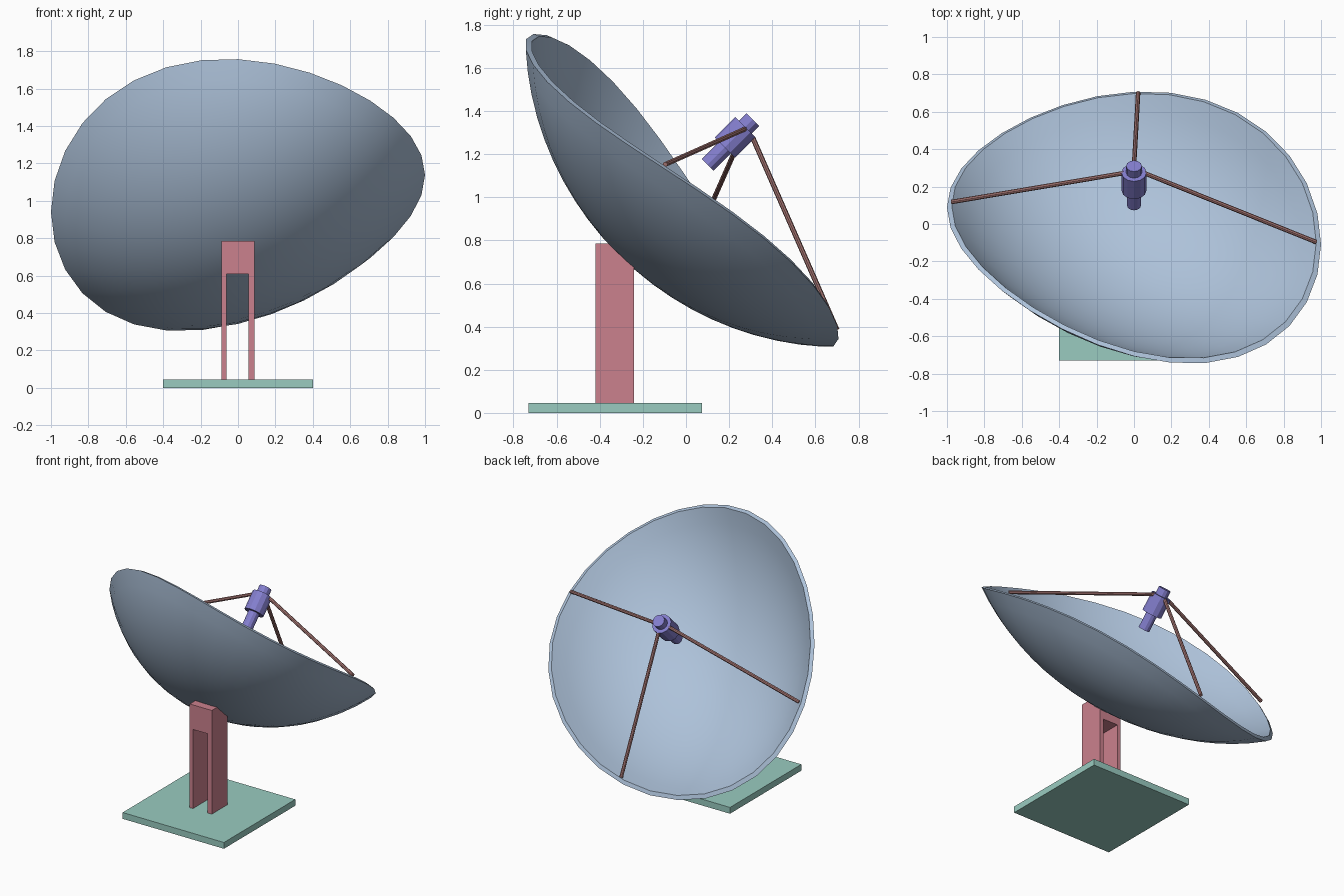
import bpy, bmesh
from math import sin, cos, pi, sqrt, radians, asin
from mathutils import Matrix, Vector

if "Cube" in bpy.data.objects:
    bpy.data.objects.remove(bpy.data.objects["Cube"])

S = sqrt(0.5)
# Tilted dish frame: local x across, local y up the rim plane, local z along the dish axis
FRAME = Matrix(((1, 0, 0, 0), (0, -S, S, 0), (0, S, S, 1.05), (0, 0, 0, 1)))


def material(name, rgb):
    m = bpy.data.materials.new(name)
    m.diffuse_color = (*rgb, 1)
    m.use_nodes = True
    m.node_tree.nodes["Principled BSDF"].inputs["Base Color"].default_value = m.diffuse_color
    return m


BLUE = material("dish_blue", (0.42, 0.54, 0.70))
TEAL = material("base_teal", (0.32, 0.60, 0.53))
PINK = material("post_pink", (0.60, 0.22, 0.27))
VIOLET = material("feed_violet", (0.23, 0.21, 0.62))
BROWN = material("strut_brown", (0.40, 0.19, 0.18))


def finish(name, bm, mat, smooth=False):
    bmesh.ops.recalc_face_normals(bm, faces=bm.faces)
    me = bpy.data.meshes.new(name)
    bm.to_mesh(me)
    bm.free()
    ob = bpy.data.objects.new(name, me)
    bpy.context.collection.objects.link(ob)
    me.materials.append(mat)
    if smooth:
        bpy.ops.object.select_all(action='DESELECT')
        ob.select_set(True)
        bpy.context.view_layer.objects.active = ob
        bpy.ops.object.shade_smooth_by_angle(angle=radians(35))
    return ob


def lathe(profile, sides):
    """Revolve (radius, height) points; both ends lie on the axis."""
    bm = bmesh.new()
    start, end = (bm.verts.new((0, 0, h)) for _, h in (profile[0], profile[-1]))
    rings = [[bm.verts.new((r * cos(2 * pi * i / sides), r * sin(2 * pi * i / sides), h))
              for i in range(sides)] for r, h in profile[1:-1]]
    for i in range(sides):
        j = (i + 1) % sides
        bm.faces.new((start, rings[0][j], rings[0][i]))
        bm.faces.new((end, rings[-1][i], rings[-1][j]))
        for a, b in zip(rings, rings[1:]):
            bm.faces.new((a[i], a[j], b[j], b[i]))
    return bm


def box(name, lo, hi, mat):
    bm = bmesh.new()
    lo, hi = Vector(lo), Vector(hi)
    bmesh.ops.create_cube(bm, size=1, matrix=Matrix.Translation((lo + hi) / 2)
                          @ Matrix.Diagonal((*(hi - lo), 1)))
    return finish(name, bm, mat)


# Dish: thin spherical bowl, twisted slightly along x
DEPTH, PIVOT, TWIST, THICK, N = 0.445, -0.67, -0.21, 0.027, 10
R = (1 + DEPTH ** 2) / (2 * DEPTH)
C = R - DEPTH


def bowl(radius, rim):
    a = asin(rim / radius)
    return [(radius * sin(a * i / N), C - radius * cos(a * i / N)) for i in range(N + 1)]


inner = bowl(R - THICK, 1 - THICK * 0.95)
bm = lathe(bowl(R, 1) + inner[::-1], 32)
for v in bm.verts:
    x, y, z = v.co
    a, z = TWIST * x, z - PIVOT
    v.co = (x, y * cos(a) - z * sin(a), y * sin(a) + z * cos(a) + PIVOT)
bm.transform(FRAME)
finish("dish", bm, BLUE, smooth=True)

# Feed horn: stepped barrel on the dish axis
steps = [(0, 0.10), (0.038, 0.10), (0.038, 0.18), (0.067, 0.18),
         (0.067, 0.275), (0.042, 0.275), (0.042, 0.31), (0, 0.31)]
bm = lathe([(r, y / S) for r, y in steps], 12)
bm.transform(FRAME)
finish("feed_horn", bm, VIOLET)


# Three struts from the rim to the feed horn
def strut(name, a, b):
    a, b = Vector(a), Vector(b)
    d = b - a
    bm = lathe([(0, 0), (0.012, 0), (0.012, d.length), (0, d.length)], 8)
    bm.transform(Matrix.Translation(a) @ d.to_track_quat('Z', 'Y').to_matrix().to_4x4())
    finish(name, bm, BROWN)


strut("right_strut", (0.975, -0.097, 1.152), (0.055, 0.272, 1.316))
strut("left_strut", (-0.975, 0.118, 0.967), (-0.055, 0.272, 1.316))
strut("lower_strut", (0.022, 0.70, 0.385), (0, 0.31, 1.275))

# Base plate
box("base_plate", (-0.4, -0.73, 0), (0.4, 0.075, 0.045), TEAL)

# Post: forked arch whose top back corner is cut to the dish
bm = bmesh.new()
arch = [(-0.087, 0.045), (-0.062, 0.045), (-0.062, 0.61), (0.055, 0.61),
        (0.055, 0.045), (0.087, 0.045), (0.087, 0.785), (-0.087, 0.785)]
face = bm.faces.new([bm.verts.new((x, -0.42, z)) for x, z in arch])
ext = bmesh.ops.extrude_face_region(bm, geom=[face])
bmesh.ops.translate(bm, vec=(0, 0.18, 0),
                    verts=[g for g in ext["geom"] if isinstance(g, bmesh.types.BMVert)])
cut = bmesh.ops.bisect_plane(bm, geom=bm.verts[:] + bm.edges[:] + bm.faces[:],
                             plane_co=(0, -0.35, 0.79), plane_no=(0, 0.65, 0.76),
                             clear_outer=True)
bmesh.ops.holes_fill(bm, edges=[e for e in bm.edges if e.is_boundary])
finish("post", bm, PINK)
